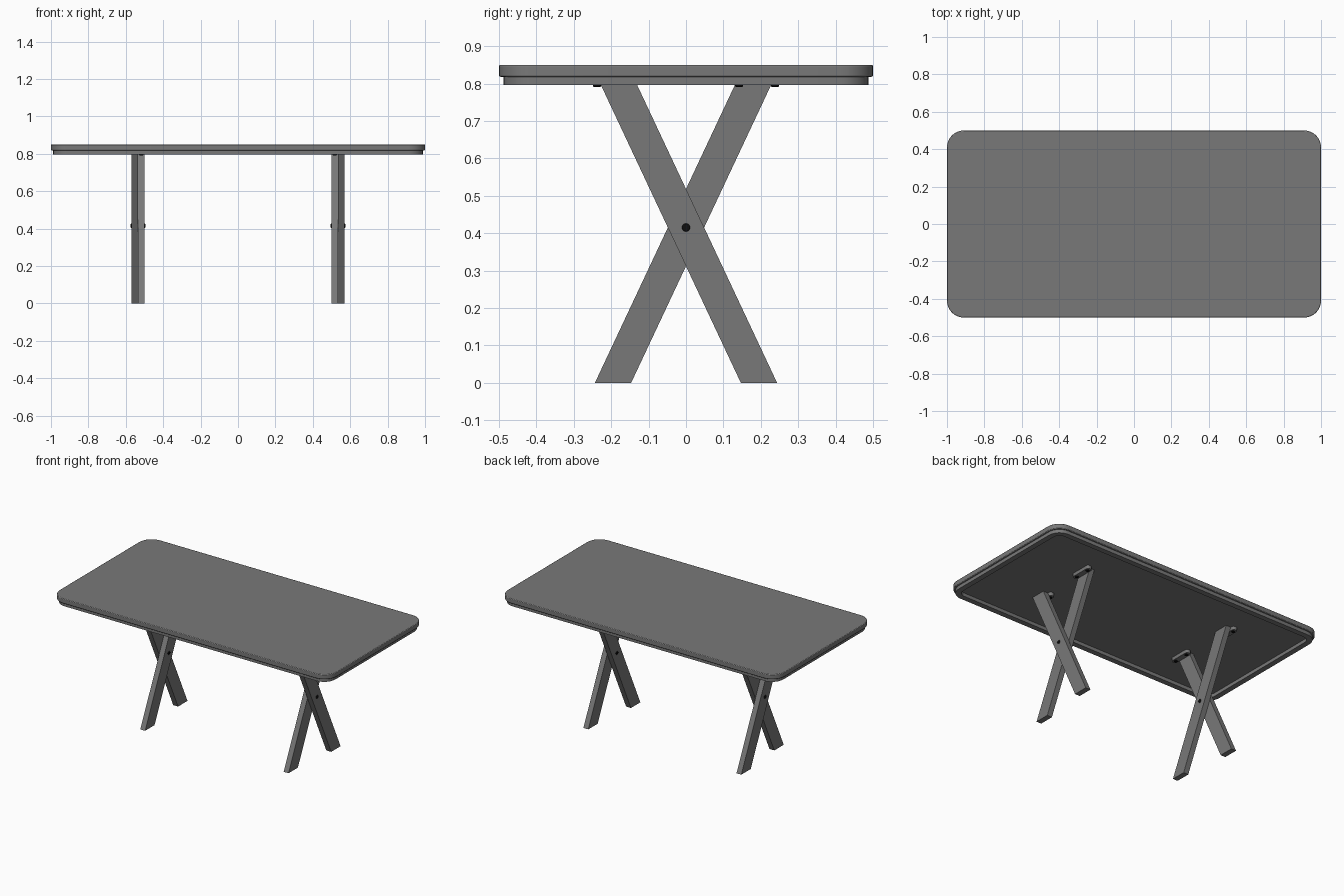
import bpy, bmesh, math
from mathutils import Vector

cube = bpy.data.objects.get("Cube")
if cube:
    bpy.data.objects.remove(cube, do_unlink=True)


def material(name, rgb):
    m = bpy.data.materials.new(name)
    m.use_nodes = True
    m.diffuse_color = (*rgb, 1)
    m.node_tree.nodes["Principled BSDF"].inputs["Base Color"].default_value = (*rgb, 1)
    return m


GREY = material("table grey", (0.19, 0.19, 0.19))
BLACK = material("bolt black", (0.005, 0.005, 0.005))


def finish(name, bm, mat, bevel=0):
    bmesh.ops.recalc_face_normals(bm, faces=bm.faces)
    mesh = bpy.data.meshes.new(name)
    bm.to_mesh(mesh)
    bm.free()
    mesh.materials.append(mat)
    obj = bpy.data.objects.new(name, mesh)
    bpy.context.collection.objects.link(obj)
    bpy.ops.object.select_all(action="DESELECT")
    obj.select_set(True)
    bpy.context.view_layer.objects.active = obj
    if bevel:
        mod = obj.modifiers.new("soft edges", "BEVEL")
        mod.width, mod.segments, mod.angle_limit = bevel, 2, math.radians(40)
    bpy.ops.object.shade_smooth_by_angle(angle=math.radians(35))
    return obj


def rounded_rect(hx, hy, r, steps=8):
    """Outline of a rectangle with rounded corners, counter-clockwise."""
    pts = []
    for i, (sx, sy) in enumerate([(1, 1), (-1, 1), (-1, -1), (1, -1)]):
        for k in range(steps + 1):
            a = math.pi / 2 * (i + k / steps)
            pts.append((sx * (hx - r) + r * math.cos(a), sy * (hy - r) + r * math.sin(a)))
    return pts


def prism(outline, axis_map, lo, hi):
    """Extrude a 2D outline between lo and hi; axis_map(u, v, w) gives the point."""
    bm = bmesh.new()
    rings = [[bm.verts.new(axis_map(u, v, w)) for u, v in outline] for w in (lo, hi)]
    for ring in rings:
        bm.faces.new(ring)
    n = len(outline)
    for i in range(n):
        j = (i + 1) % n
        bm.faces.new((rings[0][i], rings[0][j], rings[1][j], rings[1][i]))
    return bm


def frame(outer, inner, lo, hi):
    """Hollow ring between two matching outlines."""
    bm = bmesh.new()
    loops = [[bm.verts.new((x, y, z)) for x, y in o]
             for o, z in ((outer, lo), (outer, hi), (inner, hi), (inner, lo))]
    n = len(outer)
    for a in range(4):
        b = (a + 1) % 4
        for i in range(n):
            j = (i + 1) % n
            bm.faces.new((loops[a][i], loops[a][j], loops[b][j], loops[b][i]))
    return bm


def cylinder(center, radius, length, axis):
    bm = bmesh.new()
    bmesh.ops.create_cone(bm, cap_ends=True, segments=20, radius1=radius,
                          radius2=radius, depth=length)
    turn = Vector((0, 0, 1)).rotation_difference(Vector(axis)).to_matrix()
    bmesh.ops.rotate(bm, verts=bm.verts, matrix=turn)
    bmesh.ops.translate(bm, verts=bm.verts, vec=center)
    return bm


# Table top and the recessed rim below it
SLAB, RIM, TOP = 0.818, 0.796, 0.85
finish("table_top", prism(rounded_rect(1, 0.5, 0.09), lambda u, v, w: (u, v, w), SLAB, TOP),
       GREY, 0.004)
finish("under_rim", frame(rounded_rect(0.988, 0.488, 0.08), rounded_rect(0.953, 0.453, 0.045),
                          RIM, SLAB), GREY)

# Crossed legs, mirrored left and right
PIVOT, HALF, FOOT = 0.415, 0.0485, 0.195
MID, THICK = 0.535, 0.035
head = FOOT * (SLAB / PIVOT - 1)
for side, label in ((1, "left"), (-1, "right")):
    for tilt, place in ((-1, "outer"), (1, "inner")):
        # tilt is the y side that the top of the leg leans to
        x0 = MID if place == "outer" else MID - THICK
        foot_y, head_y = -tilt * FOOT, tilt * head
        outline = [(foot_y - HALF, 0), (foot_y + HALF, 0),
                   (head_y + HALF, SLAB), (head_y - HALF, SLAB)]
        finish(f"{label}_{place}_leg",
               prism(outline, lambda u, v, w: (side * w, u, v), x0, x0 + THICK), GREY)

        # Mounting cleat beside the leg head, with two screws
        cx = side * (MID - THICK / 2 if place == "outer" else MID + THICK / 2)
        cy = tilt * 0.19
        finish(f"{label}_{place}_cleat",
               prism(rounded_rect(THICK / 2, 0.072, 0.015, 5),
                     lambda u, v, w: (cx + u, cy + v, w), RIM, SLAB), GREY)
        for k, offset in enumerate((-0.048, 0.048)):
            finish(f"{label}_{place}_cleat_screw_{k + 1}",
                   cylinder((cx, cy + offset, RIM), 0.011, 0.01, (0, 0, 1)), BLACK, 0.003)

    # Bolt through the crossing
    finish(f"{label}_pivot_bolt",
           cylinder((side * MID, 0, PIVOT), 0.011, 2 * THICK + 0.01, (1, 0, 0)), BLACK, 0.003)
